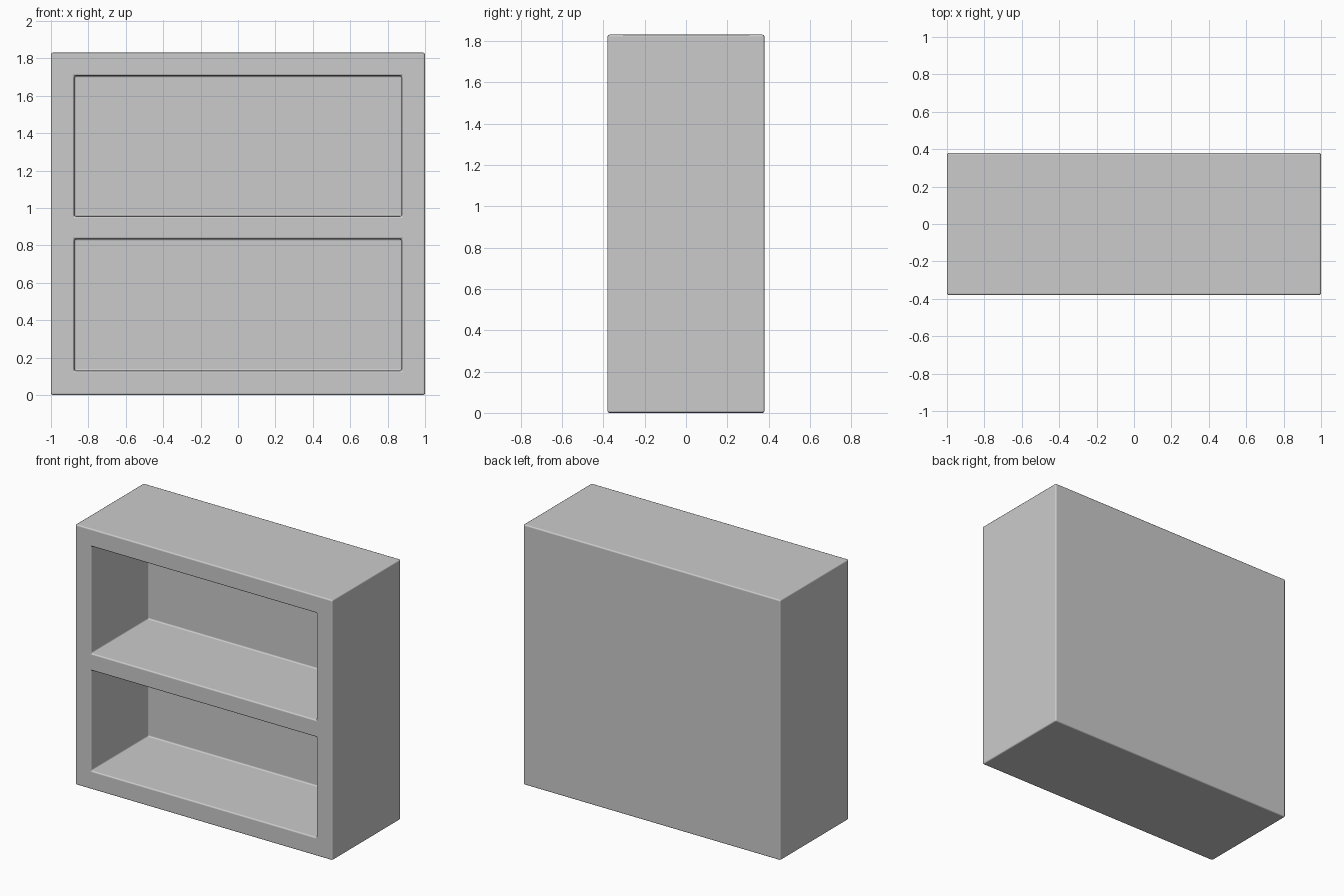
import bpy, bmesh
from mathutils import Vector

cube = bpy.data.objects.get("Cube")
if cube:
    bpy.data.objects.remove(cube, do_unlink=True)

grey = bpy.data.materials.new("neutral grey")
grey.use_nodes = True
colour = (0.6, 0.6, 0.6, 1)
grey.diffuse_color = colour
grey.node_tree.nodes["Principled BSDF"].inputs["Base Color"].default_value = colour

WALL, DEPTH = 0.125, 0.76
XS = [-1, -1 + WALL, 1 - WALL, 1]
ZS = [0, 0.13, 0.834, 0.955, 1.706, 1.83]

# Front frame laid out as a grid, with two cells for the openings
bm = bmesh.new()
grid = [[bm.verts.new((x, -DEPTH / 2, z)) for z in ZS] for x in XS]
cells = {}
for i in range(len(XS) - 1):
    for j in range(len(ZS) - 1):
        cells[i, j] = bm.faces.new((grid[i][j], grid[i + 1][j],
                                    grid[i + 1][j + 1], grid[i][j + 1]))


def push_back(faces, distance, keep):
    """Extrude faces towards the back."""
    new = bmesh.ops.extrude_face_region(bm, geom=faces, use_keep_orig=keep)["geom"]
    verts = [v for v in new if isinstance(v, bmesh.types.BMVert)]
    bmesh.ops.translate(bm, verts=verts, vec=Vector((0, distance, 0)))


# Solid body, then the two compartments sunk into it
push_back(list(cells.values()), DEPTH, True)
for row in (1, 3):
    opening = cells[1, row]
    push_back([opening], DEPTH - WALL, False)
    if opening.is_valid:
        bm.faces.remove(opening)

# Merge the flat strips into clean panels
bmesh.ops.recalc_face_normals(bm, faces=bm.faces[:])
bmesh.ops.dissolve_limit(bm, angle_limit=0.01, verts=bm.verts[:], edges=bm.edges[:])

mesh = bpy.data.meshes.new("bookcase")
bm.to_mesh(mesh)
bm.free()
mesh.materials.append(grey)
bookcase = bpy.data.objects.new("bookcase", mesh)
bpy.context.collection.objects.link(bookcase)

# Softened edges
mesh.shade_smooth()
bevel = bookcase.modifiers.new("soft edges", "BEVEL")
bevel.width = 0.01
bevel.segments = 2
bevel.limit_method = "ANGLE"
bevel.harden_normals = True
